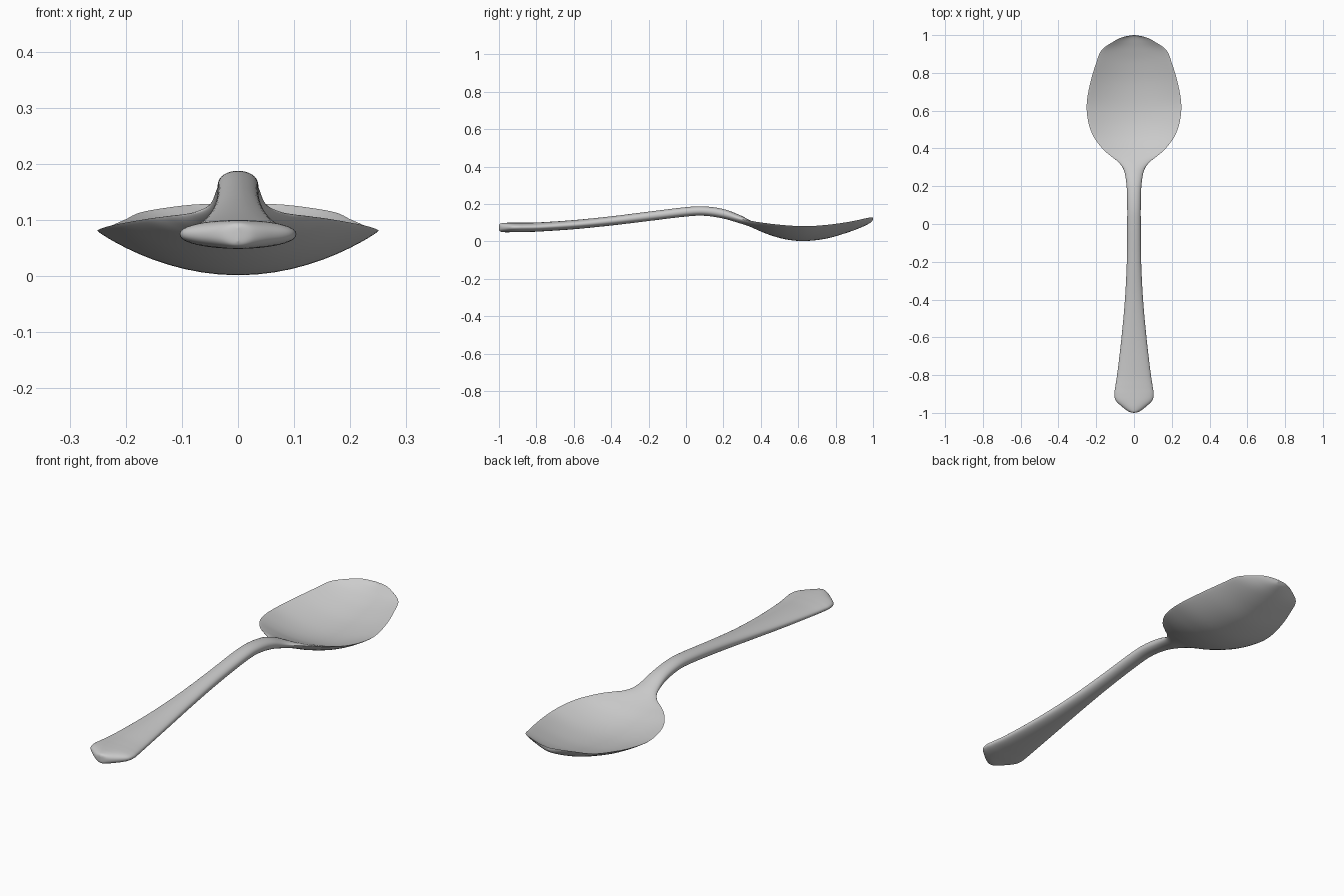
import bpy, math
from mathutils import Vector

if "Cube" in bpy.data.objects:
    bpy.data.objects.remove(bpy.data.objects["Cube"])

# Stations along the spoon: y, half width, edge z, top centre z, bottom centre z
ROWS = [
    (-1.000, .002, .074, .086, .062), (-.993, .028, .074, .095, .053),
    (-.970, .060, .074, .099, .049), (-.935, .096, .075, .100, .049),
    (-.900, .104, .075, .100, .049), (-.860, .099, .075, .100, .050),
    (-.780, .087, .077, .102, .053), (-.600, .066, .089, .114, .065),
    (-.400, .048, .109, .134, .085), (-.200, .038, .134, .159, .109),
    (.000, .036, .158, .183, .133), (.100, .036, .162, .187, .137),
    (.200, .039, .148, .173, .122), (.280, .052, .123, .144, .099),
    (.325, .080, .112, .122, .085), (.360, .123, .107, .104, .071),
    (.400, .168, .101, .086, .053), (.470, .218, .092, .058, .027),
    (.550, .244, .085, .040, .008), (.640, .250, .081, .035, .002),
    (.750, .231, .088, .044, .015), (.850, .201, .101, .065, .043),
    (.920, .172, .114, .087, .068), (.965, .110, .124, .105, .088),
    (.990, .058, .128, .117, .103), (1.000, .002, .126, .126, .116)]
STEPS, SIDES = 6, 48


def smooth_rows(rows):
    """Catmull-Rom interpolation through the stations."""
    pts = [Vector(r) for r in rows]
    pts = [pts[0]] + pts + [pts[-1]]
    out = []
    for a, b, c, d in zip(pts, pts[1:], pts[2:], pts[3:]):
        for k in range(STEPS):
            t = k / STEPS
            out.append(.5 * (2 * b + (c - a) * t + (2 * a - 5 * b + 4 * c - d) * t * t
                             + (3 * b - a - 3 * c + d) * t ** 3))
    return out + [pts[-1]]


def section(y, w, edge, top, bottom):
    """Rounded bar in the handle, blending to a thin hollow dish in the bowl."""
    s = min(max((y - .2) / .25, 0), 1)
    s = s * s * (3 - 2 * s)
    ring = []
    for i in range(SIDES):
        a = 2 * math.pi * i / SIDES
        sn = math.sin(a)
        h = abs(sn) ** (.9 + 1.1 * s)
        lip = .007 * s * sn * (1 - abs(sn))     # rounded rim thickness
        ring.append((w * math.cos(a), y, edge + h * ((top if sn > 0 else bottom) - edge) + lip))
    return ring


# Spoon: one continuous loft from handle end to bowl tip
rings = [section(*r) for r in smooth_rows(ROWS)]
verts = [v for ring in rings for v in ring]
faces = [(r * SIDES + i, r * SIDES + (i + 1) % SIDES,
          (r + 1) * SIDES + (i + 1) % SIDES, (r + 1) * SIDES + i)
         for r in range(len(rings) - 1) for i in range(SIDES)]
faces += [tuple(range(SIDES))[::-1], tuple(range(len(verts) - SIDES, len(verts)))]
mesh = bpy.data.meshes.new("spoon")
mesh.from_pydata(verts, [], [f[::-1] for f in faces])
mesh.update()
spoon = bpy.data.objects.new("spoon", mesh)
bpy.context.collection.objects.link(spoon)
bpy.context.view_layer.objects.active = spoon
spoon.select_set(True)
bpy.ops.object.mode_set(mode='EDIT')
bpy.ops.mesh.select_all(action='SELECT')
bpy.ops.mesh.normals_make_consistent(inside=False)
bpy.ops.object.mode_set(mode='OBJECT')
bpy.ops.object.shade_smooth_by_angle(angle=math.radians(60))
